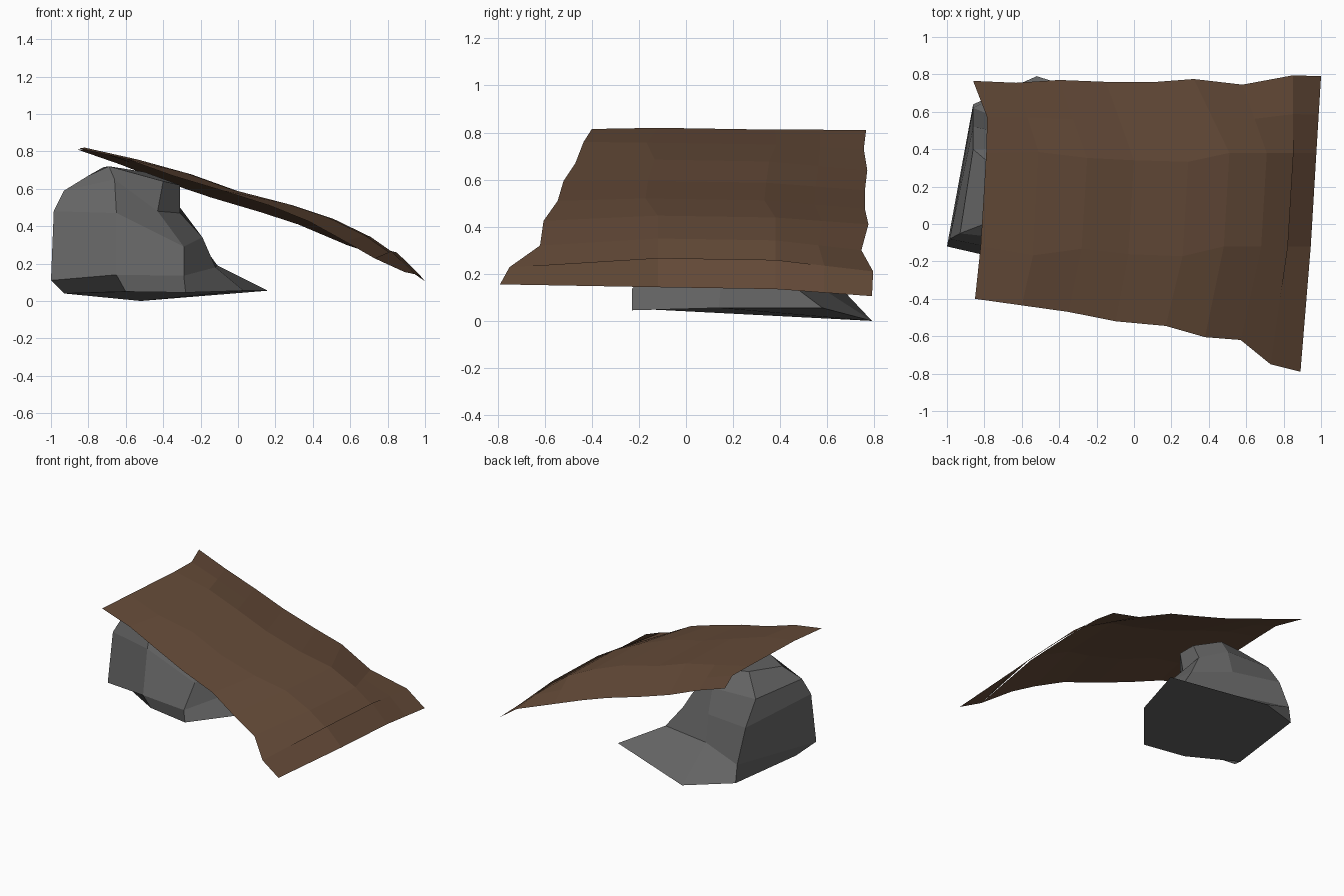
import bpy, random

if "Cube" in bpy.data.objects:
    bpy.data.objects.remove(bpy.data.objects["Cube"])
random.seed(4)

def make_object(name, verts, faces, color):
    mesh = bpy.data.meshes.new(name)
    mesh.from_pydata(verts, [], faces)
    mesh.update()
    obj = bpy.data.objects.new(name, mesh)
    bpy.context.collection.objects.link(obj)
    mat = bpy.data.materials.new(name)
    mat.diffuse_color = color
    mat.use_nodes = True
    mat.node_tree.nodes["Principled BSDF"].inputs["Base Color"].default_value = mat.diffuse_color
    mesh.materials.append(mat)

def bridge(rows, n, closed):
    """Quads between consecutive rows of n points."""
    faces = []
    for r in range(rows - 1):
        for i in range(n if closed else n - 1):
            j = (i + 1) % n
            faces.append((r*n + i, r*n + j, (r+1)*n + j, (r+1)*n + i))
    return faces

# rock: stacked rings, wide pointed foot at the back right
rings = [
    [(-.93, .02, .04), (-.6, -.18, .05), (-.28, -.23, .045), (.03, .14, .055),
     (.16, .58, .055), (-.52, .79, 0), (-.86, .64, .05)],
    [(-1, -.12, .11), (-.65, -.2, .14), (-.29, -.23, .135), (-.12, .15, .18),
     (-.11, .4, .19), (-.5, .48, .2), (-.86, .62, .18)],
    [(-.985, -.08, .48), (-.65, -.15, .47), (-.29, -.1, .29), (-.19, .15, .34),
     (-.22, .35, .34), (-.5, .45, .4), (-.86, .52, .42)],
    [(-.93, -.05, .59), (-.66, -.08, .65), (-.43, -.02, .48), (-.31, .15, .47),
     (-.31, .32, .5), (-.5, .4, .58), (-.86, .4, .59)],
    [(-.8, 0, .67), (-.69, -.02, .72), (-.4, .02, .64), (-.31, .12, .62),
     (-.31, .26, .62), (-.5, .33, .69), (-.72, .28, .715)],
]
n = 7
caps = [tuple(reversed(range(n))), tuple(range(4*n, 5*n))]
make_object("rock", [p for ring in rings for p in ring],
            bridge(5, n, True) + caps, (.13, .13, .13, 1))

# sheet: draped over the rock, front edge, raised middle and back edge
front = [(-.85, -.4, .815), (-.6, -.435, .76), (-.35, -.47, .67), (-.1, -.52, .595),
         (.17, -.545, .51), (.38, -.605, .425), (.57, -.62, .32), (.73, -.75, .228),
         (.89, -.79, .155)]
middle = [(-.82, .82), (-.54, .757), (-.28, .685), (-.03, .595), (.26, .52),
          (.48, .447), (.68, .35), (.82, .267), (.945, .143)]
back = [(-.86, .765, .81), (-.63, .755, .73), (-.4, .77, .64), (-.15, .76, .555),
        (.12, .76, .475), (.32, .775, .41), (.58, .745, .3), (.85, .795, .21),
        (1, .79, .105)]

def inner_row(y, dx, dz):
    row = []
    for i, (x, z) in enumerate(middle):
        wob = .06 if 0 < i < 5 else 0
        row.append((x + dx, y + random.uniform(-wob, wob), z + dz))
    return row

rows = [front, inner_row(-.12, 0, 0), inner_row(.38, .03, -.008)]
near_back = [((a + c) / 2, (b + d) / 2, (e + f) / 2)
             for (a, b, e), (c, d, f) in zip(rows[2], back)]
near_back[0] = (-.785, .57, .812)
rows += [near_back, back]

# three panels, each tucked slightly under the next one at the seam
panels = {"sheet_upper": (0, 5), "sheet_middle": (5, 7), "sheet_lower_strip": (7, 8)}
for name, (first, last) in panels.items():
    verts = []
    for r, row in enumerate(rows):
        for i in range(first, last + 1):
            x, y, z = row[i]
            if 0 < r < 3 and i == last == 7:
                z -= .015
            verts.append((x, y, z))
    make_object(name, verts, bridge(5, last - first + 1, False), (.13, .07, .04, 1))
